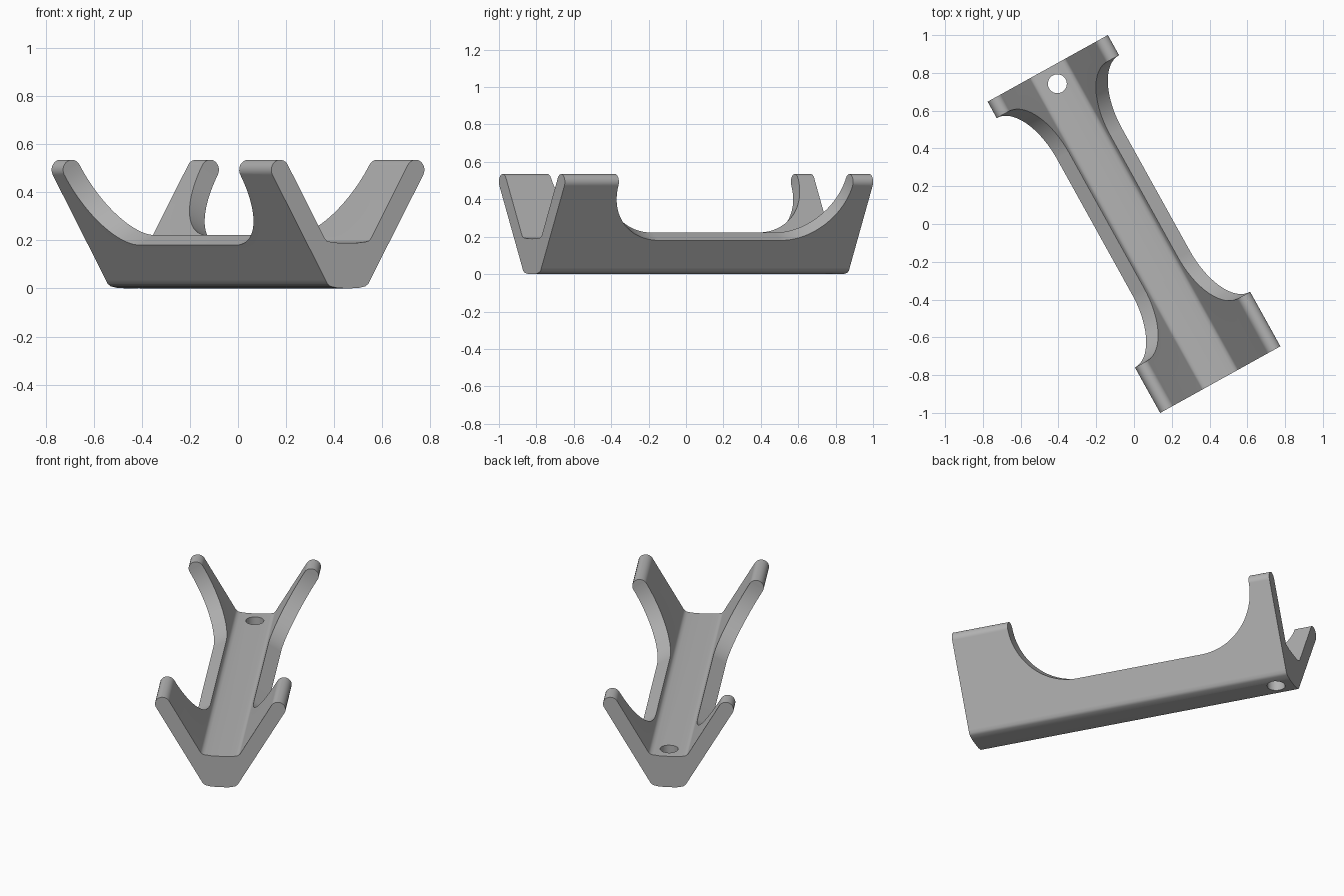
import bpy, bmesh
from math import sin, cos, pi, radians
from mathutils import Vector

# Remove the default cube only
cube = bpy.data.objects.get("Cube")
if cube:
    bpy.data.objects.remove(cube, do_unlink=True)

HALF_LENGTH = 0.942
TILT = radians(30)      # lean of each wall from vertical
FOOT = 0.086            # where the outer wall line meets the ground
CUT_R = 0.345           # radius of the scooped corners

grey = bpy.data.materials.new("plain_grey")
grey.use_nodes = True
grey.diffuse_color = (0.45, 0.45, 0.45, 1)
grey.node_tree.nodes["Principled BSDF"].inputs["Base Color"].default_value = grey.diffuse_color


def prism(name, loop, sweep):
    """Solid made by sweeping a closed 3D loop along a vector."""
    bm = bmesh.new()
    face = bm.faces.new([bm.verts.new(p) for p in loop])
    grown = bmesh.ops.extrude_face_region(bm, geom=[face])["geom"]
    bmesh.ops.translate(bm, vec=sweep,
                        verts=[g for g in grown if isinstance(g, bmesh.types.BMVert)])
    bmesh.ops.recalc_face_normals(bm, faces=bm.faces)
    mesh = bpy.data.meshes.new(name)
    bm.to_mesh(mesh)
    bm.free()
    mesh.materials.append(grey)
    obj = bpy.data.objects.new(name, mesh)
    bpy.context.collection.objects.link(obj)
    return obj


def arc(cx, cy, r, a0, a1, n):
    steps = [radians(a0 + (a1 - a0) * i / n) for i in range(n + 1)]
    return [(cx + r * cos(a), cy + r * sin(a)) for a in steps]


# Trough section: rounded base, leaning wall with round lip, shallow floor
half = [(0.05, 0.002), (0.083, 0.009), (0.097, 0.019), (0.106, 0.035)]
half += arc(0.322, 0.493, 0.042, -30, 150, 14)
half += [(0.11, 0.208), (0.1, 0.198), (0.085, 0.194), (0.05, 0.190)]
section = [(0, 0)] + half + [(0, 0.189)] + [(-x, z) for x, z in reversed(half)]
cradle = prism("cradle_body", [(x, -HALF_LENGTH, z) for x, z in section],
               Vector((0, 2 * HALF_LENGTH, 0)))


def wall_cutter(side, front, back):
    """Scooped opening, cut square to the leaning wall."""
    low = 0.18 / cos(TILT)
    outline = [(front, 0.8)]
    outline += arc(front + CUT_R, low + CUT_R, CUT_R, 180, 270, 20)
    outline += arc(back - CUT_R, low + CUT_R, CUT_R, 270, 360, 20)
    outline += [(back, 0.8)]
    inset = -0.15
    loop = [(side * (FOOT + s * sin(TILT) + inset * cos(TILT)), y,
             s * cos(TILT) - inset * sin(TILT)) for y, s in outline]
    normal = Vector((side * cos(TILT), 0, -sin(TILT)))
    return prism("wall_cutter", loop, normal * 0.3)


# Side openings and the screw hole near the back
cutters = [wall_cutter(-1, -0.667, 0.843), wall_cutter(1, -0.612, 0.82)]
hole = arc(0.005, 0.846, 0.05, 0, 352.5, 47)
cutters.append(prism("hole_cutter", [(x, y, -0.1) for x, y in hole], Vector((0, 0, 0.5))))

bpy.ops.object.select_all(action='DESELECT')
bpy.context.view_layer.objects.active = cradle
cradle.select_set(True)
for cutter in cutters:
    cutter.hide_render = True
    mod = cradle.modifiers.new("cut", 'BOOLEAN')
    mod.operation = 'DIFFERENCE'
    mod.solver = 'EXACT'
    mod.object = cutter
    bpy.ops.object.modifier_apply(modifier=mod.name)
    bpy.data.objects.remove(cutter, do_unlink=True)

# Smooth rounds, crisp cut edges, flat walls
bpy.ops.object.shade_smooth_by_angle(angle=radians(35))
weighted = cradle.modifiers.new("weighted_normals", 'WEIGHTED_NORMAL')
weighted.keep_sharp = True

# Turn the trough to its diagonal stance
cradle.rotation_euler.z = radians(29)
